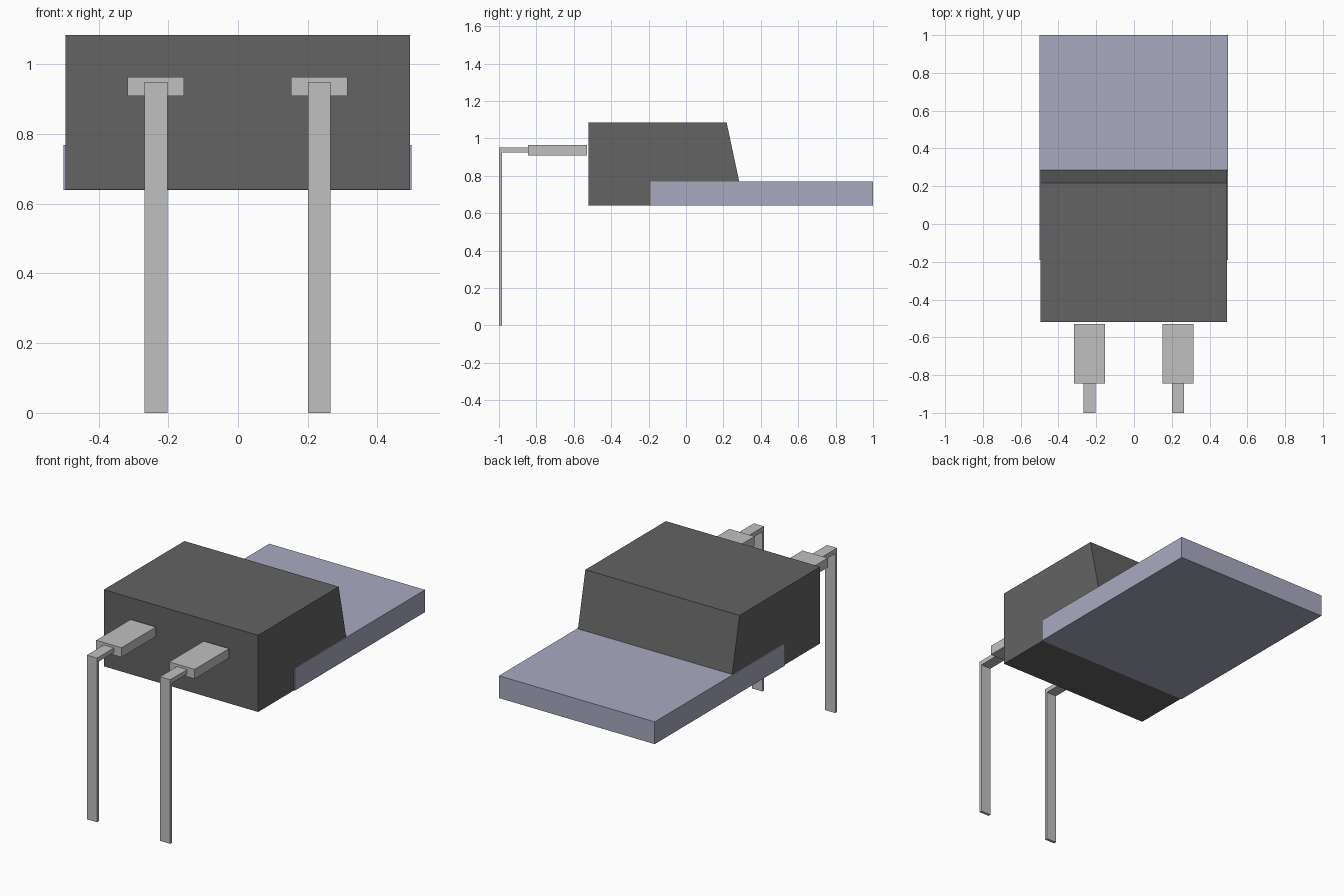
import bpy
import bmesh

cube = bpy.data.objects.get("Cube")
if cube:
    bpy.data.objects.remove(cube, do_unlink=True)


def make_material(name, rgb):
    mat = bpy.data.materials.new(name)
    mat.use_nodes = True
    colour = (*rgb, 1.0)
    mat.diffuse_color = colour
    mat.node_tree.nodes["Principled BSDF"].inputs["Base Color"].default_value = colour
    return mat


def extrude_profile(name, profile, x0, x1, mat):
    """Extrude a side profile of (y, z) points from x0 to x1."""
    bm = bmesh.new()
    face = bm.faces.new([bm.verts.new((x0, y, z)) for y, z in profile])
    result = bmesh.ops.extrude_face_region(bm, geom=[face])
    verts = [v for v in result["geom"] if isinstance(v, bmesh.types.BMVert)]
    bmesh.ops.translate(bm, verts=verts, vec=(x1 - x0, 0, 0))
    bmesh.ops.recalc_face_normals(bm, faces=bm.faces)
    mesh = bpy.data.meshes.new(name)
    bm.to_mesh(mesh)
    bm.free()
    mesh.materials.append(mat)
    obj = bpy.data.objects.new(name, mesh)
    bpy.context.collection.objects.link(obj)
    return obj


def box_profile(y0, y1, z0, z1):
    return [(y0, z0), (y1, z0), (y1, z1), (y0, z1)]


dark = make_material("dark grey plastic", (0.125, 0.125, 0.125))
tab_metal = make_material("blue grey metal", (0.395, 0.40, 0.53))
lead_metal = make_material("light grey metal", (0.53, 0.53, 0.53))

# Moulded body with a sloping back
extrude_profile("body", [(-0.52, 0.641), (0.312, 0.641), (0.217, 1.085), (-0.52, 1.085)],
                -0.495, 0.493, dark)

# Mounting tab, set a hair below the body so the undersides do not clash
extrude_profile("mounting_tab", box_profile(-0.19, 1.0, 0.64, 0.769),
                -0.5, 0.498, tab_metal)

# Two leads: a wide shoulder and a thin strip bent straight down
bent_strip = [(-1.0, 0.0), (-0.984, 0.0), (-0.984, 0.924),
              (-0.845, 0.924), (-0.845, 0.95), (-1.0, 0.95)]
for side, x in (("left", 0.233), ("right", -0.2355)):
    extrude_profile(side + "_lead_shoulder", box_profile(-0.845, -0.53, 0.909, 0.964),
                    x - 0.081, x + 0.081, lead_metal)
    extrude_profile(side + "_lead", bent_strip, x - 0.0325, x + 0.0325, lead_metal)
